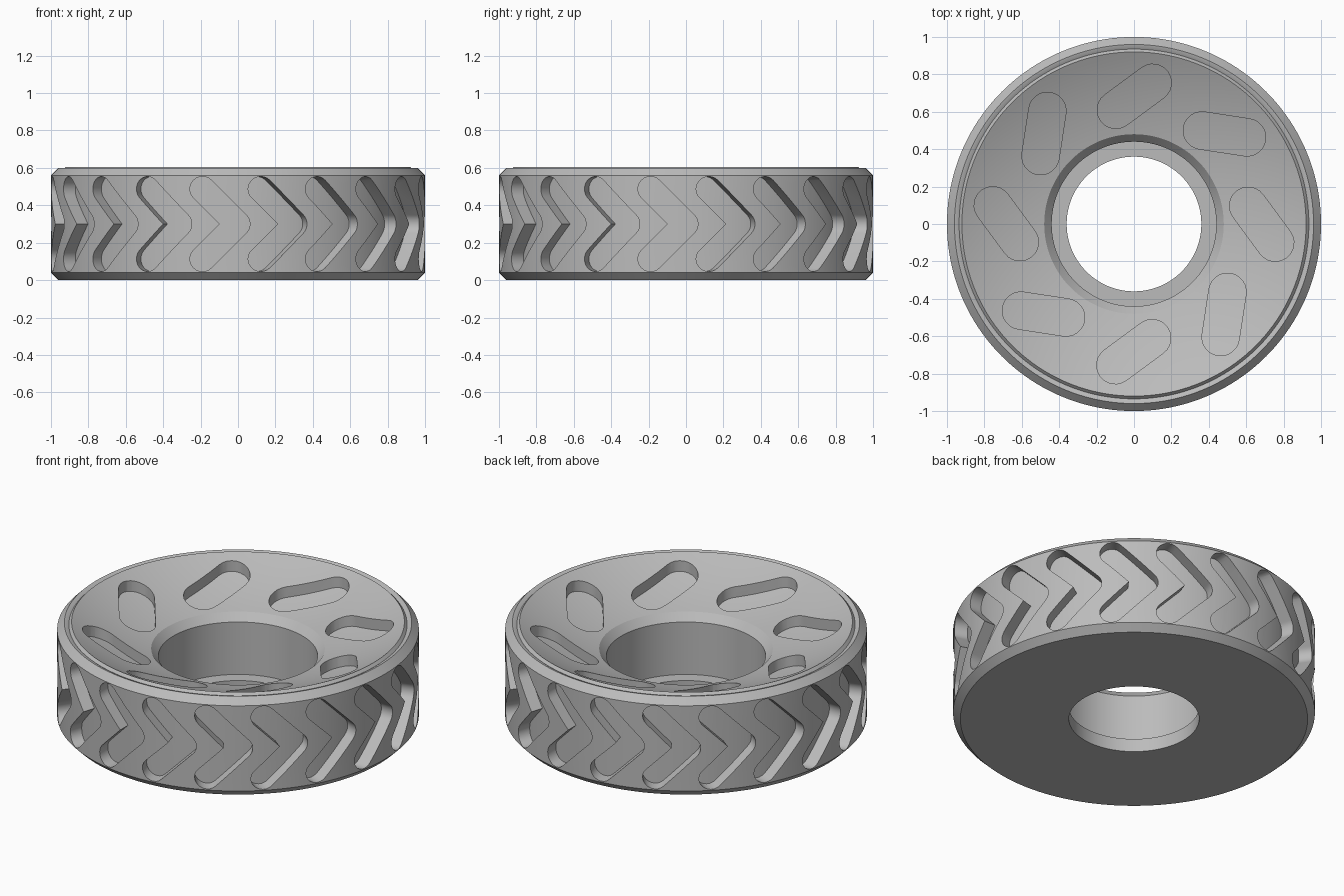
import bpy, bmesh
from math import pi, cos, sin, sqrt, atan2
from mathutils import Matrix, Vector

old = bpy.data.objects.get("Cube")
if old:
    bpy.data.objects.remove(old, do_unlink=True)

grey = bpy.data.materials.new("plain_grey")
grey.use_nodes = True
colour = (0.5, 0.5, 0.5, 1)
grey.diffuse_color = colour
grey.node_tree.nodes["Principled BSDF"].inputs["Base Color"].default_value = colour


def finish(name, bm):
    bmesh.ops.recalc_face_normals(bm, faces=bm.faces)
    mesh = bpy.data.meshes.new(name)
    bm.to_mesh(mesh)
    bm.free()
    mesh.materials.append(grey)
    ob = bpy.data.objects.new(name, mesh)
    bpy.context.collection.objects.link(ob)
    return ob


def revolve(name, profile, steps=160):
    """Spin a closed (radius, height) profile about z."""
    bm = bmesh.new()
    verts = [bm.verts.new((r, 0, z)) for r, z in profile]
    edges = [bm.edges.new((verts[i - 1], verts[i])) for i in range(len(verts))]
    bmesh.ops.spin(bm, geom=verts + edges, axis=(0, 0, 1), cent=(0, 0, 0),
                   angle=2 * pi, steps=steps, use_merge=True)
    bmesh.ops.remove_doubles(bm, verts=bm.verts, dist=1e-5)
    return finish(name, bm)


def arc(centre, radius, start, end, n=12):
    return [(centre[0] + radius * cos(start + (end - start) * i / n),
             centre[1] + radius * sin(start + (end - start) * i / n)) for i in range(n + 1)]


def prism(bm, outline, low, high, matrix):
    """Extrude a flat outline from low to high, then place it."""
    base = [bm.verts.new(matrix @ Vector((x, y, low))) for x, y in outline]
    top = [bm.verts.new(matrix @ Vector((x, y, high))) for x, y in outline]
    bm.faces.new(base[::-1])
    bm.faces.new(top)
    for i in range(len(base)):
        bm.faces.new((base[i - 1], base[i], top[i], top[i - 1]))


def subtract(target, cutter):
    mod = target.modifiers.new("cut", "BOOLEAN")
    mod.operation = "DIFFERENCE"
    mod.solver = "EXACT"
    mod.object = cutter
    bpy.context.view_layer.objects.active = target
    bpy.ops.object.modifier_apply(modifier=mod.name)
    bpy.data.objects.remove(cutter, do_unlink=True)


# Dished top face: a shallow bowl with a rounded lip
BOWL = 2.05


def bowl(r):
    return 0.445 + sqrt(BOWL ** 2 - 0.48 ** 2) - sqrt(BOWL ** 2 - r ** 2)


dish = [(0.48 + 0.44 * i / 14, bowl(0.48 + 0.44 * i / 14)) for i in range(15)]
lip = [(0.935, 0.59), (0.948, 0.597), (0.96, 0.6)]

# Wheel body with bevelled rims, hub bevel, stepped bore
wheel = revolve("wheel", dish + lip + [
    (1, 0.56), (1, 0.04), (0.96, 0), (0.36, 0), (0.36, 0.08), (0.44, 0.08), (0.44, 0.4)])

# Slanted slots in the dish, with floors parallel to it
a, b = (-0.097, 0.61), (0.1, 0.755)
slant = atan2(b[1] - a[1], b[0] - a[0])
capsule = (arc(b, 0.1, slant - pi / 2, slant + pi / 2)
           + arc(a, 0.1, slant + pi / 2, slant + 3 * pi / 2))
bm = bmesh.new()
for k in range(8):
    prism(bm, capsule, 0.3, 0.8, Matrix.Rotation(k * pi / 4, 4, "Z"))
slots = finish("dish_slots", bm)
slot_floor = revolve("slot_floor", [(r, z - 0.065) for r, z in dish] + [(0.92, 0.1), (0.48, 0.1)])
subtract(slots, slot_floor)
subtract(wheel, slots)

# Chevron tread grooves, with a cylindrical floor
W, MID, REACH = 0.067, 0.3, 0.187
tip = (-0.003, MID)
ends = [(tip[0] - REACH, MID + REACH), (tip[0] - REACH, MID - REACH)]
q = pi / 4
chevron = (arc(tip, W, -q, q) + arc(ends[0], W, q, 5 * q)
           + [(tip[0] - W * sqrt(2), MID)] + arc(ends[1], W, 3 * q, 7 * q))
bm = bmesh.new()
upright = Matrix.Rotation(pi / 2, 4, "X")
for k in range(20):
    prism(bm, chevron, 0.87, 1.2, Matrix.Rotation(k * pi / 10, 4, "Z") @ upright)
grooves = finish("tread_grooves", bm)
groove_floor = revolve("groove_floor", [(0.7, -0.1), (0.925, -0.1), (0.925, 0.7), (0.7, 0.7)])
subtract(grooves, groove_floor)
subtract(wheel, grooves)

# Smooth curved faces, keep crisp edges
bpy.ops.object.select_all(action="DESELECT")
wheel.select_set(True)
bpy.context.view_layer.objects.active = wheel
bpy.ops.object.shade_smooth_by_angle(angle=pi / 6)
